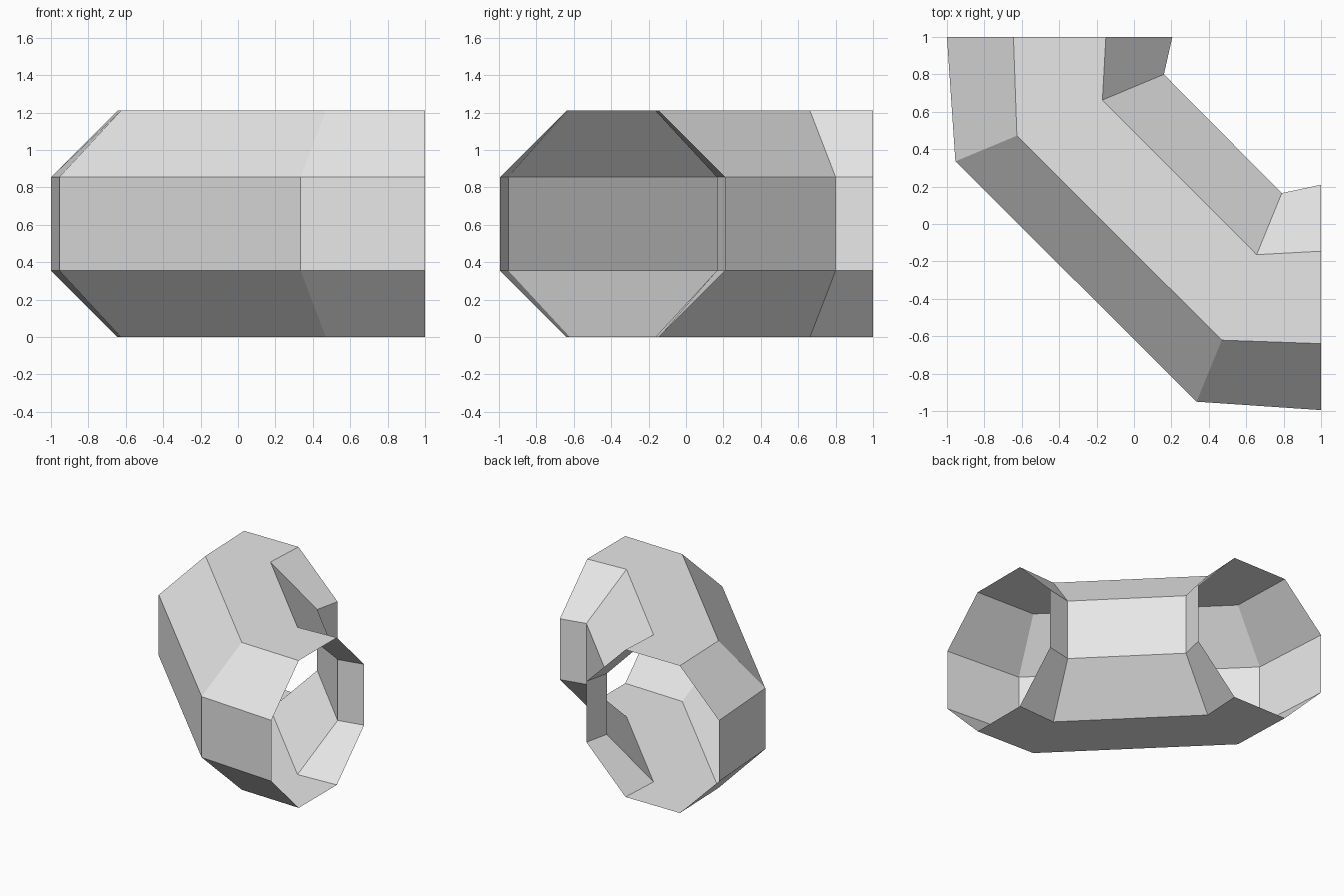
import bpy
import bmesh
import math
from mathutils import Vector

cube = bpy.data.objects.get("Cube")
if cube:
    bpy.data.objects.remove(cube, do_unlink=True)


def make_material(name, color):
    mat = bpy.data.materials.new(name)
    mat.use_nodes = True
    mat.diffuse_color = color
    mat.node_tree.nodes["Principled BSDF"].inputs["Base Color"].default_value = color
    return mat


grey = make_material("light grey", (0.8, 0.8, 0.8, 1))

# Octagonal cross-section: fraction from outer to inner side of the bend, height
LOW, HIGH, TOP = 0.355, 0.855, 1.21
NEAR, FAR = 0.295, 0.705
octagon = [(0, LOW), (0, HIGH), (NEAR, TOP), (FAR, TOP),
           (1, HIGH), (1, LOW), (FAR, 0), (NEAR, 0)]

# Sections along the bend: outer point and inner point in plan
sections = [((-1, 1), (0.205, 1)),
            ((-0.955, 0.335), (0.16, 0.8)),
            ((0.335, -0.95), (0.79, 0.165)),
            ((1, -0.995), (1, 0.21))]

# Open-ended elbow tube, bridged section by section
bm = bmesh.new()
rings = []
for outer, inner in sections:
    a, b = Vector(outer), Vector(inner)
    rings.append([bm.verts.new((*a.lerp(b, t), z)) for t, z in octagon])
for r0, r1 in zip(rings, rings[1:]):
    for i in range(len(octagon)):
        j = (i + 1) % len(octagon)
        bm.faces.new((r0[i], r1[i], r1[j], r0[j]))
bmesh.ops.recalc_face_normals(bm, faces=bm.faces)

mesh = bpy.data.meshes.new("elbow_pipe")
bm.to_mesh(mesh)
bm.free()
mesh.materials.append(grey)
pipe = bpy.data.objects.new("elbow_pipe", mesh)
bpy.context.collection.objects.link(pipe)

# Soft shading over the shallow bends, crisp octagon edges
bpy.context.view_layer.objects.active = pipe
pipe.select_set(True)
bpy.ops.object.shade_smooth_by_angle(angle=math.radians(30))
